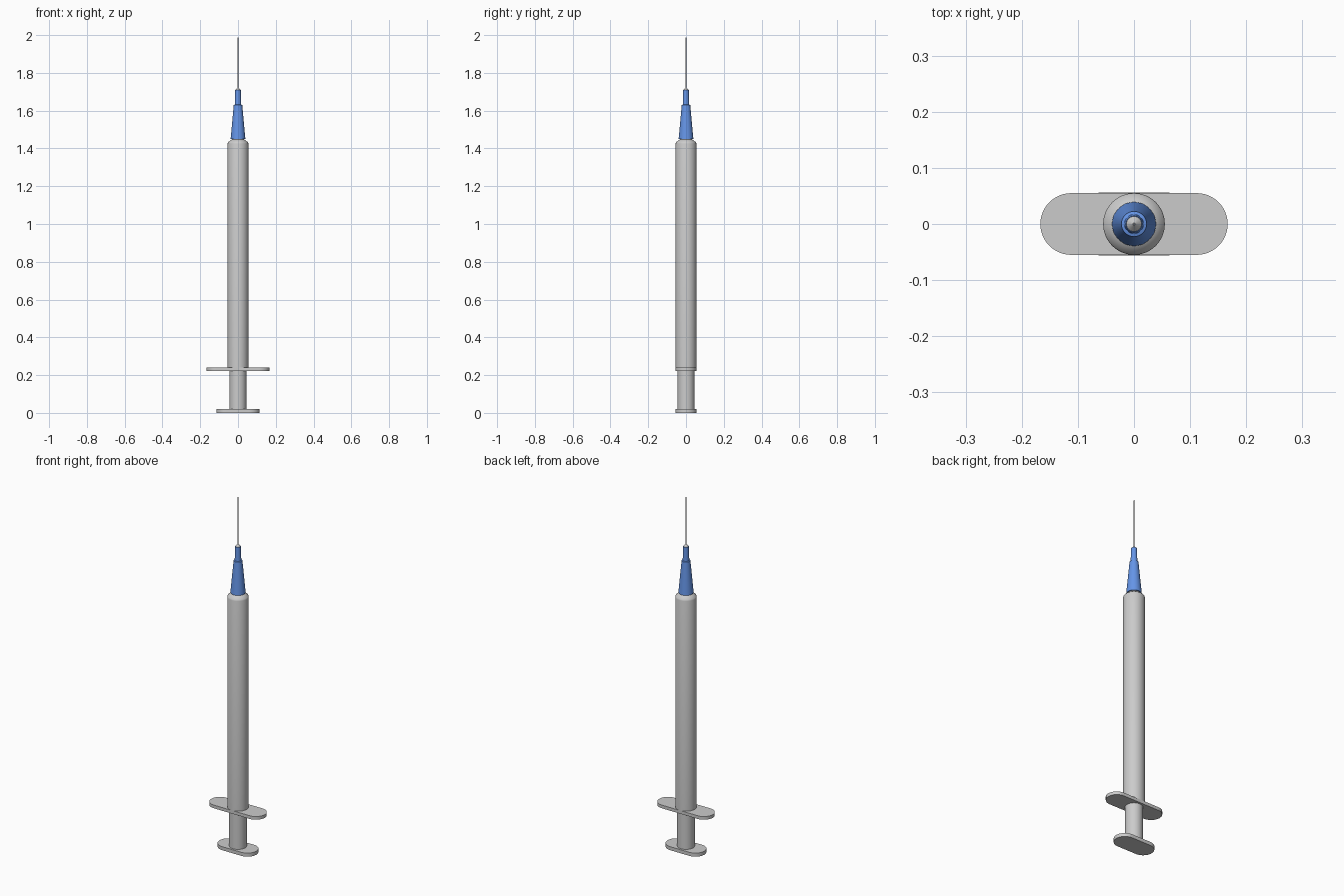
import bpy, bmesh, math

if "Cube" in bpy.data.objects:
    bpy.data.objects.remove(bpy.data.objects["Cube"])

def finish(name, bm, mat=None):
    bmesh.ops.recalc_face_normals(bm, faces=bm.faces)
    me = bpy.data.meshes.new(name)
    bm.to_mesh(me)
    bm.free()
    ob = bpy.data.objects.new(name, me)
    bpy.context.collection.objects.link(ob)
    if mat:
        me.materials.append(mat)
    bpy.ops.object.select_all(action='DESELECT')
    ob.select_set(True)
    bpy.context.view_layer.objects.active = ob
    bpy.ops.object.shade_smooth_by_angle(angle=math.radians(35))
    return ob

def lathe(name, profile, sides=48, mat=None):
    """Closed solid of revolution from (radius, z) points."""
    bm = bmesh.new()
    rings = [[bm.verts.new((r * math.cos(2 * math.pi * i / sides),
                            r * math.sin(2 * math.pi * i / sides), z))
              for i in range(sides)] for r, z in profile]
    for a, b in zip(rings, rings[1:]):
        for i in range(sides):
            j = (i + 1) % sides
            bm.faces.new((a[i], a[j], b[j], b[i]))
    bm.faces.new(rings[0][::-1])
    bm.faces.new(rings[-1])
    return finish(name, bm, mat)

def capsule_plate(name, half_len, r, z0, z1, arc=24):
    """Flat plate with semicircular ends."""
    bm = bmesh.new()
    pts = []
    for side, start in ((1, -math.pi / 2), (-1, math.pi / 2)):
        for i in range(arc + 1):
            a = start + math.pi * i / arc
            pts.append((side * (half_len - r) + r * math.cos(a), r * math.sin(a)))
    low = [bm.verts.new((x, y, z0)) for x, y in pts]
    high = [bm.verts.new((x, y, z1)) for x, y in pts]
    bm.faces.new(low[::-1])
    bm.faces.new(high)
    for i in range(len(pts)):
        j = (i + 1) % len(pts)
        bm.faces.new((low[i], low[j], high[j], high[i]))
    return finish(name, bm)

blue = bpy.data.materials.new("blue")
blue.diffuse_color = (0.13, 0.3, 0.8, 1)
blue.use_nodes = True
blue.node_tree.nodes["Principled BSDF"].inputs["Base Color"].default_value = blue.diffuse_color

# Plunger
capsule_plate("thumb_rest", 0.115, 0.056, 0.0, 0.02)
lathe("plunger_rod", [(0.045, 0.018), (0.045, 0.26)])

# Barrel with finger flange and nozzle
capsule_plate("finger_flange", 0.167, 0.055, 0.222, 0.24)
lathe("barrel", [(0.055, 0.238), (0.055, 1.425), (0.053, 1.432),
                 (0.038, 1.445), (0.033, 1.447), (0.033, 1.46)])

# Needle hub: tapered body, small step, narrow collar
lathe("needle_hub", [(0.039, 1.45), (0.0225, 1.63), (0.017, 1.632),
                     (0.0145, 1.71)], mat=blue)

# Needle seat and hair-thin needle
lathe("needle_seat", [(0.0135, 1.705), (0.0135, 1.71), (0.002, 1.723)], 24)
lathe("needle", [(0.0015, 1.71), (0.0015, 1.985), (0.0002, 2.0)], 8)
